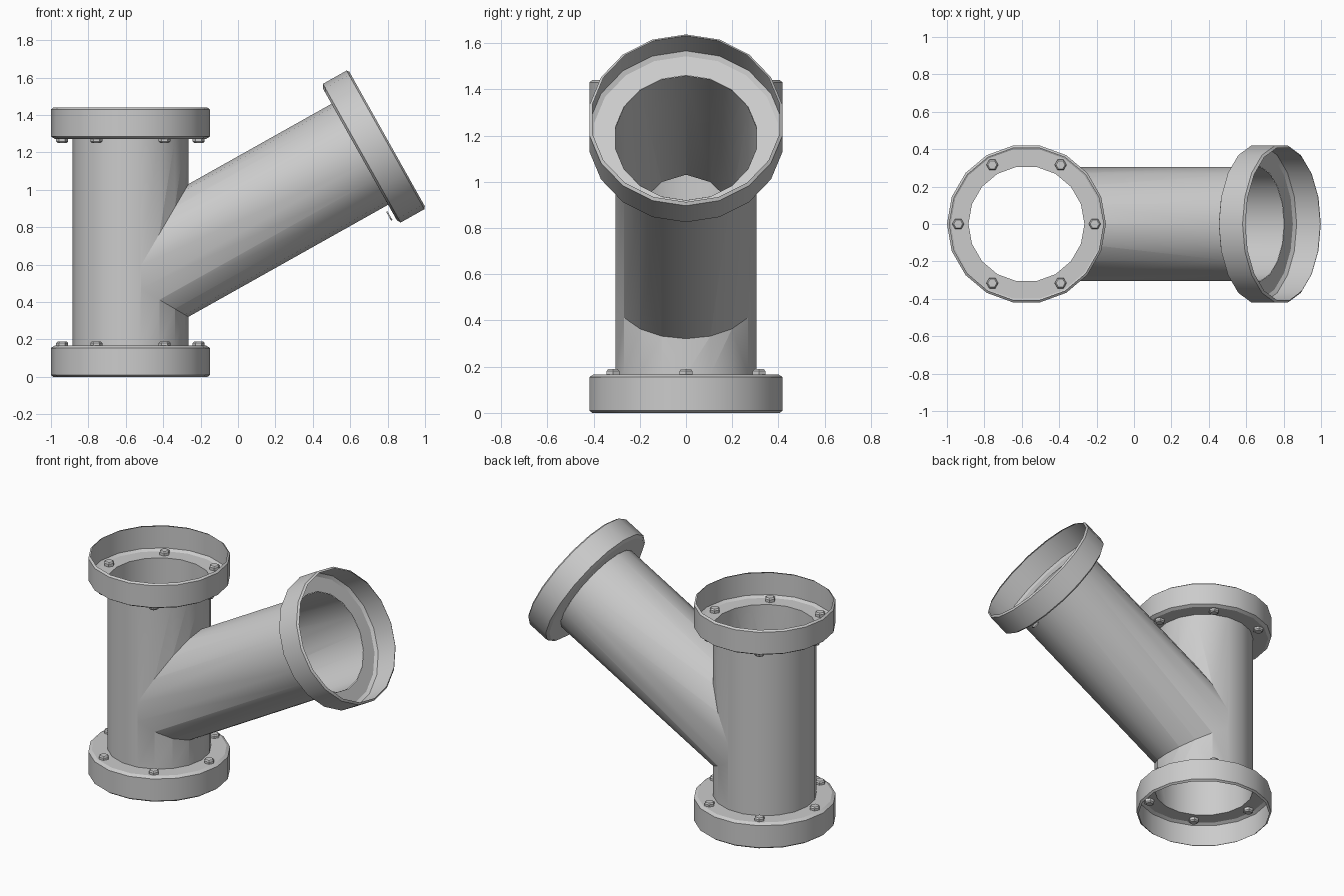
import bpy
import bmesh
import math
from mathutils import Matrix, Vector

cube = bpy.data.objects.get("Cube")
if cube:
    bpy.data.objects.remove(cube, do_unlink=True)

SIDES = 18
PIPE_R = 0.31
MAIN_X = -0.575
HEIGHT = 1.44
TILT = math.radians(29.3)
BRANCH_DIR = Vector((math.cos(TILT), 0, math.sin(TILT)))
MOUTH = Vector((0.797, 0, 1.272))      # centre of the branch opening
FLANGE_H = 0.167
BOLT_RING = 0.365

grey = bpy.data.materials.new("pipe grey")
grey.use_nodes = True
colour = (0.6, 0.6, 0.6, 1)
grey.diffuse_color = colour
grey.node_tree.nodes["Principled BSDF"].inputs["Base Color"].default_value = colour


def make_object(name, bm):
    mesh = bpy.data.meshes.new(name)
    bm.to_mesh(mesh)
    bm.free()
    mesh.materials.append(grey)
    obj = bpy.data.objects.new(name, mesh)
    bpy.context.collection.objects.link(obj)
    return obj


def smooth(obj):
    bpy.ops.object.select_all(action="DESELECT")
    obj.select_set(True)
    bpy.context.view_layer.objects.active = obj
    bpy.ops.object.shade_smooth_by_angle(angle=math.radians(30))


def lathe(name, profile, sides, matrix):
    bm = bmesh.new()
    rings = []
    for r, z in profile:
        angles = [math.tau * k / sides for k in range(sides)]
        rings.append([bm.verts.new((r * math.cos(a), r * math.sin(a), z)) for a in angles])
    for low, high in zip(rings, rings[1:]):
        for k in range(sides):
            n = (k + 1) % sides
            bm.faces.new((low[k], low[n], high[n], high[k]))
    bm.transform(matrix)
    return make_object(name, bm)


def cylinder(name, radius, start, direction, length, sides=SIDES):
    # Closed cylinder from start along a direction in the xz plane
    bm = bmesh.new()
    bmesh.ops.create_cone(bm, cap_ends=True, segments=sides, radius1=radius,
                          radius2=radius, depth=length)
    # Put a vertex on the local x axis
    first = max(bm.verts, key=lambda v: v.co.x).co
    bm.transform(Matrix.Rotation(-math.atan2(first.y, first.x), 4, "Z"))
    turn = Matrix.Rotation(math.atan2(direction.x, direction.z), 4, "Y")
    bm.transform(Matrix.Translation(start + direction * length / 2) @ turn)
    return make_object(name, bm)


# Joined pipes: union of two cylinders, then the end caps are opened
up = Vector((0, 0, 1))
pipe_base = Vector((MAIN_X, 0, FLANGE_H))
main_len = HEIGHT - 2 * FLANGE_H
branch_len = (MOUTH.x - MAIN_X) / BRANCH_DIR.x - FLANGE_H
branch_end = MOUTH - BRANCH_DIR * FLANGE_H
pipe = cylinder("joined_pipes", PIPE_R, pipe_base, up, main_len)
branch = cylinder("branch_pipe", PIPE_R - 0.0006, branch_end - BRANCH_DIR * branch_len,
                  BRANCH_DIR, branch_len)
union = pipe.modifiers.new("join", "BOOLEAN")
union.operation = "UNION"
union.solver = "EXACT"
union.object = branch
bpy.context.view_layer.update()
bm = bmesh.new()
bm.from_object(pipe, bpy.context.evaluated_depsgraph_get())
pipe.modifiers.clear()
bpy.data.objects.remove(branch, do_unlink=True)
ends = [(pipe_base, up), (pipe_base + up * main_len, up), (branch_end, BRANCH_DIR)]
caps = [f for f in bm.faces
        if any(abs(f.normal.dot(d)) > 0.99 and abs((f.calc_center_median() - p).dot(d)) < 0.002
               for p, d in ends)]
bmesh.ops.delete(bm, geom=caps, context="FACES")
bm.to_mesh(pipe.data)
bm.free()
smooth(pipe)

# Cup-shaped flanges, each opening away from the junction
flange_profile = [(0.412, 0), (0.425, 0.01), (0.425, 0.155), (0.405, FLANGE_H), (PIPE_R, FLANGE_H)]
bottom = Matrix.Translation((MAIN_X, 0, 0))
top = Matrix.Translation((MAIN_X, 0, HEIGHT)) @ Matrix.Rotation(math.pi, 4, "X")
side = Matrix.Translation(MOUTH) @ Matrix.Rotation(
    math.atan2(-BRANCH_DIR.x, -BRANCH_DIR.z), 4, "Y")
for label, place in (("bottom", bottom), ("top", top), ("branch", side)):
    smooth(lathe(label + "_flange", flange_profile, SIDES, place))

# Hex bolts through the two upright flanges
bolt_profile = [(0, -0.026), (0.024, -0.026), (0.032, -0.018),
                (0.032, 0.014), (0.024, 0.022), (0, 0.022)]
for label, place in (("bottom", bottom), ("top", top)):
    for k in range(6):
        spin = Matrix.Rotation(math.tau * k / 6, 4, "Z")
        seat = Matrix.Translation((BOLT_RING, 0, FLANGE_H))
        bolt = lathe(f"{label}_bolt_{k + 1}", bolt_profile, 6, place @ spin @ seat)
        bm = bmesh.new()
        bm.from_mesh(bolt.data)
        bmesh.ops.remove_doubles(bm, verts=bm.verts, dist=0.0001)
        bm.to_mesh(bolt.data)
        bm.free()

# Single loose bolt cap under the branch flange
cap_at = branch_end - BRANCH_DIR * 0.028 + Vector((BRANCH_DIR.z, 0, -BRANCH_DIR.x)) * BOLT_RING
cylinder("branch_bolt_cap", 0.027, cap_at, BRANCH_DIR, 0.008, 6)
